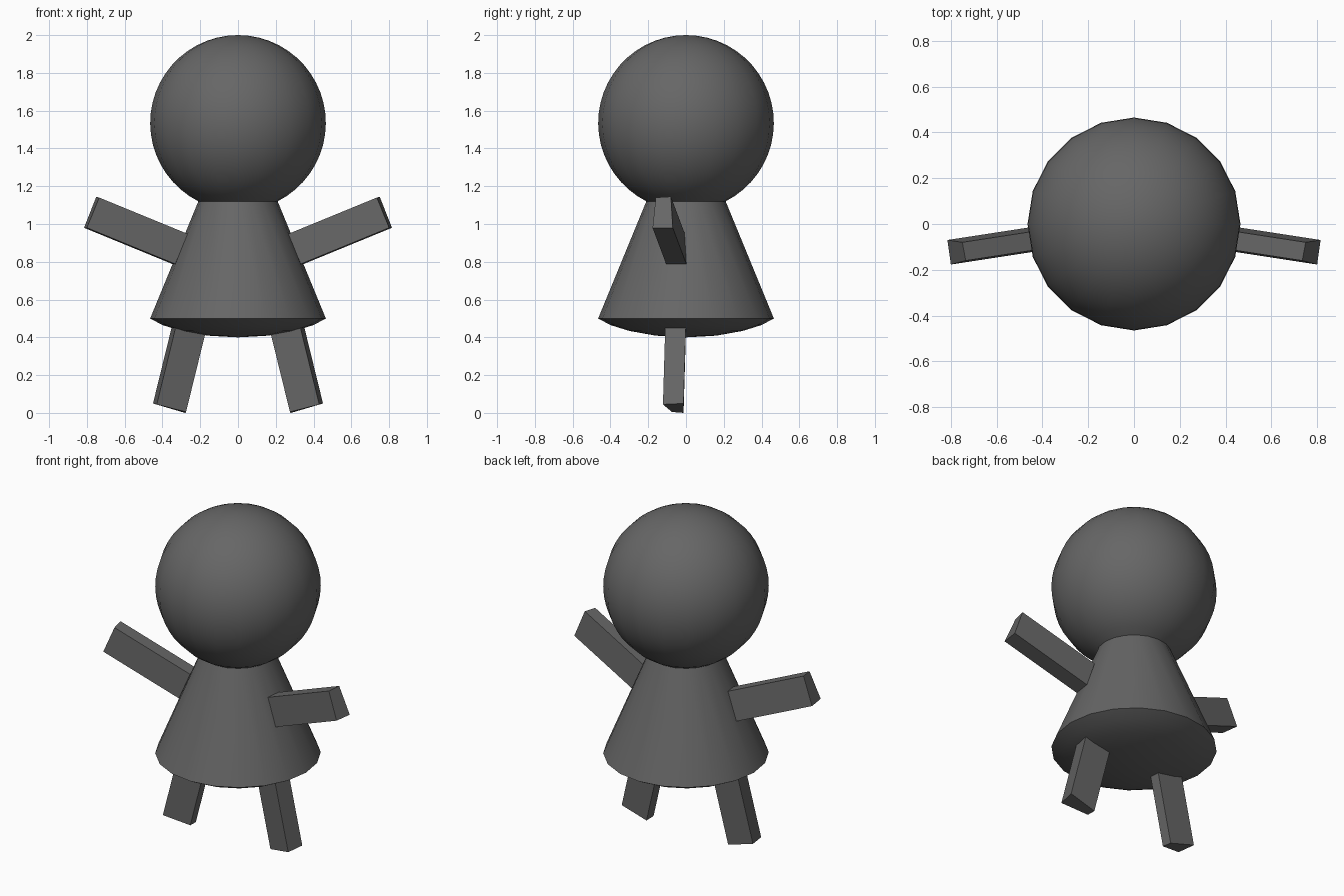
import bpy, bmesh, math
from mathutils import Vector

if "Cube" in bpy.data.objects:
    bpy.data.objects.remove(bpy.data.objects["Cube"])

SIDES = 20
grey = bpy.data.materials.new("dark grey")
grey.diffuse_color = (0.133, 0.133, 0.133, 1)
grey.use_nodes = True
grey.node_tree.nodes["Principled BSDF"].inputs["Base Color"].default_value = grey.diffuse_color


def finish(name, bm, smooth=False):
    bmesh.ops.recalc_face_normals(bm, faces=bm.faces)
    mesh = bpy.data.meshes.new(name)
    bm.to_mesh(mesh)
    bm.free()
    mesh.materials.append(grey)
    obj = bpy.data.objects.new(name, mesh)
    bpy.context.collection.objects.link(obj)
    if smooth:
        bpy.ops.object.select_all(action='DESELECT')
        obj.select_set(True)
        bpy.context.view_layer.objects.active = obj
        bpy.ops.object.shade_smooth_by_angle(angle=math.radians(35))
    return obj


def lathe(name, profile):
    """Spin (radius, z) points around the z axis."""
    bm = bmesh.new()
    vs = [bm.verts.new((r, 0, z)) for r, z in profile]
    es = [bm.edges.new(p) for p in zip(vs, vs[1:])]
    bmesh.ops.spin(bm, geom=vs + es, axis=(0, 0, 1), cent=(0, 0, 0),
                   angle=math.tau, steps=SIDES)
    bmesh.ops.remove_doubles(bm, verts=bm.verts, dist=1e-4)
    return finish(name, bm, True)


def limb(name, tip, along, side):
    """Sweep a four-cornered tip along a vector; side mirrors in x."""
    bm = bmesh.new()
    flip = Vector((side, 1, 1))
    a = [bm.verts.new(Vector(p) * flip) for p in tip]
    b = [bm.verts.new((Vector(p) + Vector(along)) * flip) for p in tip]
    bm.faces.new(a)
    bm.faces.new(b)
    for i in range(4):
        j = (i + 1) % 4
        bm.faces.new((a[i], a[j], b[j], b[i]))
    return finish(name, bm)


# Head: ball resting in the neck of the gown
R, CZ, NECK = 0.465, 1.535, 1.12
end = math.acos((NECK - CZ) / R)
head = [(R * math.sin(end * i / 22), CZ + R * math.cos(end * i / 22)) for i in range(23)]
lathe("head", head)

# Gown: cone with a shallow domed underside
lathe("gown", [(0.21, NECK), (R, 0.5), (0.40, 0.465), (0.30, 0.434),
               (0.16, 0.409), (0, 0.40)])

# Arms and legs, mirrored left and right
arm_tip = [(0.735, -0.16, 1.14), (0.75, -0.08, 1.145),
           (0.815, -0.07, 0.98), (0.80, -0.177, 0.98)]
leg_tip = [(0.43, -0.122, 0.045), (0.45, -0.013, 0.05),
           (0.28, -0.013, 0.0), (0.275, -0.075, 0.005)]
for label, side in (("right", 1), ("left", -1)):
    limb(label + "_arm", arm_tip, (-0.468, 0.072, -0.192), side)
    limb(label + "_leg", leg_tip, (-0.108, 0.013, 0.44), side)
